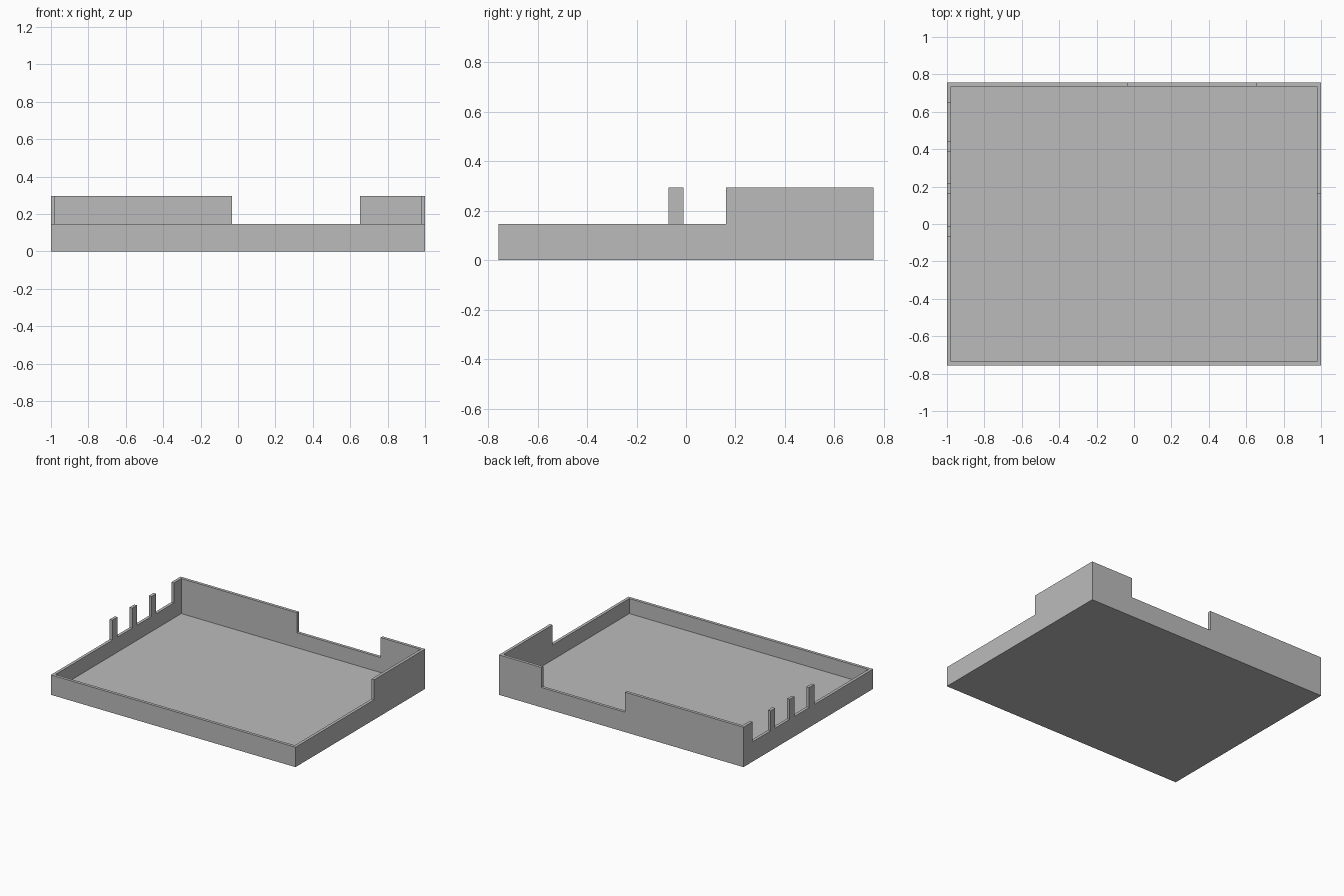
import bpy
import bmesh
import math
from mathutils import Matrix, Vector

if "Cube" in bpy.data.objects:
    bpy.data.objects.remove(bpy.data.objects["Cube"], do_unlink=True)

W, D, H = 1.0, 0.757, 0.295      # half width, half depth, full height
WALL, FLOOR, LOW = 0.022, 0.036, 0.147

grey = bpy.data.materials.new("plain grey")
grey.use_nodes = True
colour = (0.5, 0.5, 0.5, 1)
grey.diffuse_color = colour
grey.node_tree.nodes["Principled BSDF"].inputs["Base Color"].default_value = colour


def box(name, x, y, z):
    """Box object spanning the given (low, high) ranges."""
    low, high = Vector((x[0], y[0], z[0])), Vector((x[1], y[1], z[1]))
    bm = bmesh.new()
    bmesh.ops.create_cube(bm, size=1, matrix=Matrix.Translation((low + high) / 2)
                          @ Matrix.Diagonal((*(high - low), 1)))
    mesh = bpy.data.meshes.new(name)
    bm.to_mesh(mesh)
    bm.free()
    obj = bpy.data.objects.new(name, mesh)
    bpy.context.collection.objects.link(obj)
    return obj


# Outer block of the tray
tray = box("tray", (-W, W), (-D, D), (0, H))
tray.data.materials.append(grey)

# Hollow, then the openings in the upper half of the walls
above = (LOW, 0.5)
openings = [
    ("hollow", (WALL - W, W - WALL), (WALL - D, D - WALL), (FLOOR, 0.5)),
    ("front_opening", (-1.2, 1.2), (-1, -0.07), above),
    ("right_opening", (0.9, 1.2), (-0.5, 0.162), above),
    ("back_opening", (-0.032, 0.652), (0.7, 1), above),
]
for y in ((-0.01, 0.163), (0.217, 0.387), (0.44, 0.65)):
    openings.append(("slot", (-1.2, -0.9), y, above))

cutters = []
for opening in openings:
    cutter = box(*opening)
    cutter.hide_render = True
    cutters.append(cutter)
    mod = tray.modifiers.new(opening[0], "BOOLEAN")
    mod.operation = "DIFFERENCE"
    mod.solver = "EXACT"
    mod.object = cutter

# Bake the cuts, tidy flat faces and remove the cutters
bpy.context.view_layer.update()
graph = bpy.context.evaluated_depsgraph_get()
mesh = bpy.data.meshes.new_from_object(tray.evaluated_get(graph))
tray.modifiers.clear()
tray.data = mesh
for cutter in cutters:
    bpy.data.objects.remove(cutter, do_unlink=True)

bm = bmesh.new()
bm.from_mesh(mesh)
bmesh.ops.remove_doubles(bm, verts=bm.verts, dist=0.0001)
bmesh.ops.dissolve_limit(bm, angle_limit=math.radians(1), verts=bm.verts, edges=bm.edges)
bm.to_mesh(mesh)
bm.free()
mesh.name = "tray"
mesh.materials.clear()
mesh.materials.append(grey)
